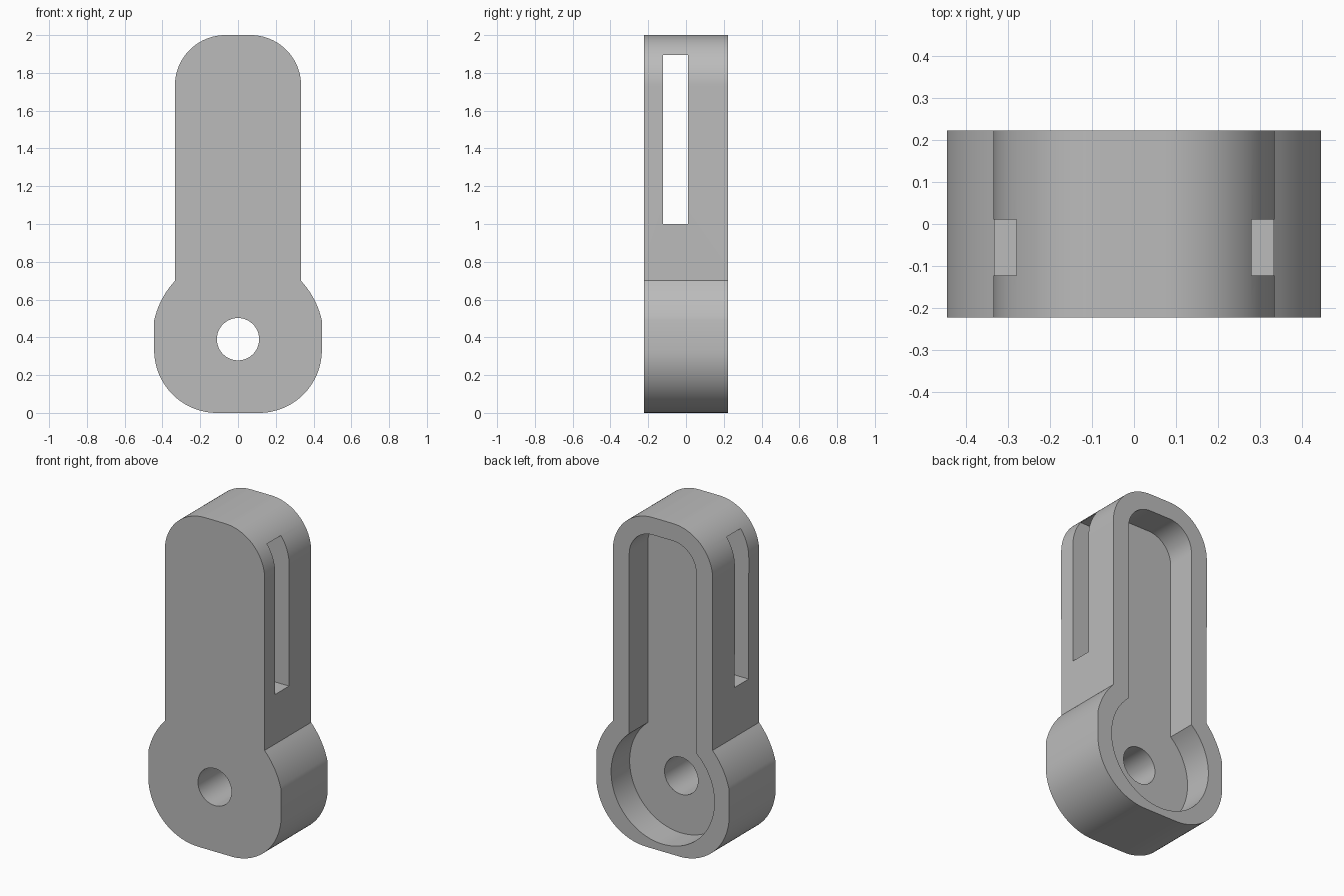
import bpy, bmesh
from math import sin, cos, radians, asin, acos, degrees

cube = bpy.data.objects.get("Cube")
if cube:
    bpy.data.objects.remove(cube, do_unlink=True)

HALF_DEPTH = 0.222
LOBE_Z = 0.39          # height of the pivot hole


def arc(cx, cz, r, start, end, steps=24):
    """Points on an arc in the x-z plane, angles in degrees."""
    angles = [radians(start + (end - start) * i / steps) for i in range(steps + 1)]
    return [(cx + r * cos(a), cz + r * sin(a)) for a in angles]


def mirrored(right):
    """Close a right-hand profile, drawn bottom to top, with its mirror image."""
    return right + [(-x, z) for x, z in reversed(right) if x > 1e-5]


def extrude(name, profile, y0, y1):
    """Solid made from an x-z profile between two depths."""
    bm = bmesh.new()
    face = bm.faces.new([bm.verts.new((x, y0, z)) for x, z in profile])
    grown = bmesh.ops.extrude_face_region(bm, geom=[face])["geom"]
    verts = [v for v in grown if isinstance(v, bmesh.types.BMVert)]
    bmesh.ops.translate(bm, verts=verts, vec=(0, y1 - y0, 0))
    bmesh.ops.recalc_face_normals(bm, faces=bm.faces)
    mesh = bpy.data.meshes.new(name)
    bm.to_mesh(mesh)
    bm.free()
    obj = bpy.data.objects.new(name, mesh)
    bpy.context.collection.objects.link(obj)
    return obj


def cut(target, cutter):
    """Subtract the cutter from the target and discard it."""
    mod = target.modifiers.new("cut", 'BOOLEAN')
    mod.operation = 'DIFFERENCE'
    mod.solver = 'EXACT'
    mod.object = cutter
    bpy.context.view_layer.objects.active = target
    bpy.ops.object.modifier_apply(modifier=mod.name)
    bpy.data.objects.remove(cutter, do_unlink=True)


# Body: rounded lobe below, straight neck with a rounded top
neck, lobe, shoulder = 0.333, 0.444, 0.455
outline = arc(0.111, 0.333, 0.333, -90, 0)
outline += arc(0, LOBE_Z, shoulder, degrees(acos(lobe / shoulder)),
               degrees(acos(neck / shoulder)), 10)
outline += arc(0.067, 1.733, 0.267, 0, 90)
body = extrude("lever_body", mirrored(outline), -HALF_DEPTH, HALF_DEPTH)

# Recess in the back: round pocket joined to a long channel
pocket, channel = 0.345, 0.224
recess = arc(0, LOBE_Z, pocket, -90, degrees(acos(channel / pocket)), 40)
recess += arc(0.067, 1.738, 0.157, 0, 90)
cut(body, extrude("recess_cutter", mirrored(recess), 0.045, HALF_DEPTH + 0.1))

# Pivot hole through the lobe
hole = arc(0, LOBE_Z, 0.112, 0, 360, 48)[:-1]
cut(body, extrude("hole_cutter", hole, -0.5, 0.5))

# Slot running sideways through the neck
slot = [(-0.6, 1.0), (0.6, 1.0), (0.6, 1.895), (-0.6, 1.895)]
cut(body, extrude("slot_cutter", slot, -0.122, 0.011))

# Plain grey finish
grey = bpy.data.materials.new("plain_grey")
colour = (0.5, 0.5, 0.5, 1)
grey.use_nodes = True
grey.diffuse_color = colour
grey.node_tree.nodes["Principled BSDF"].inputs["Base Color"].default_value = colour
body.data.materials.clear()
body.data.materials.append(grey)

bpy.ops.object.select_all(action='DESELECT')
body.select_set(True)
bpy.context.view_layer.objects.active = body
bpy.ops.object.shade_smooth_by_angle(angle=radians(30))
